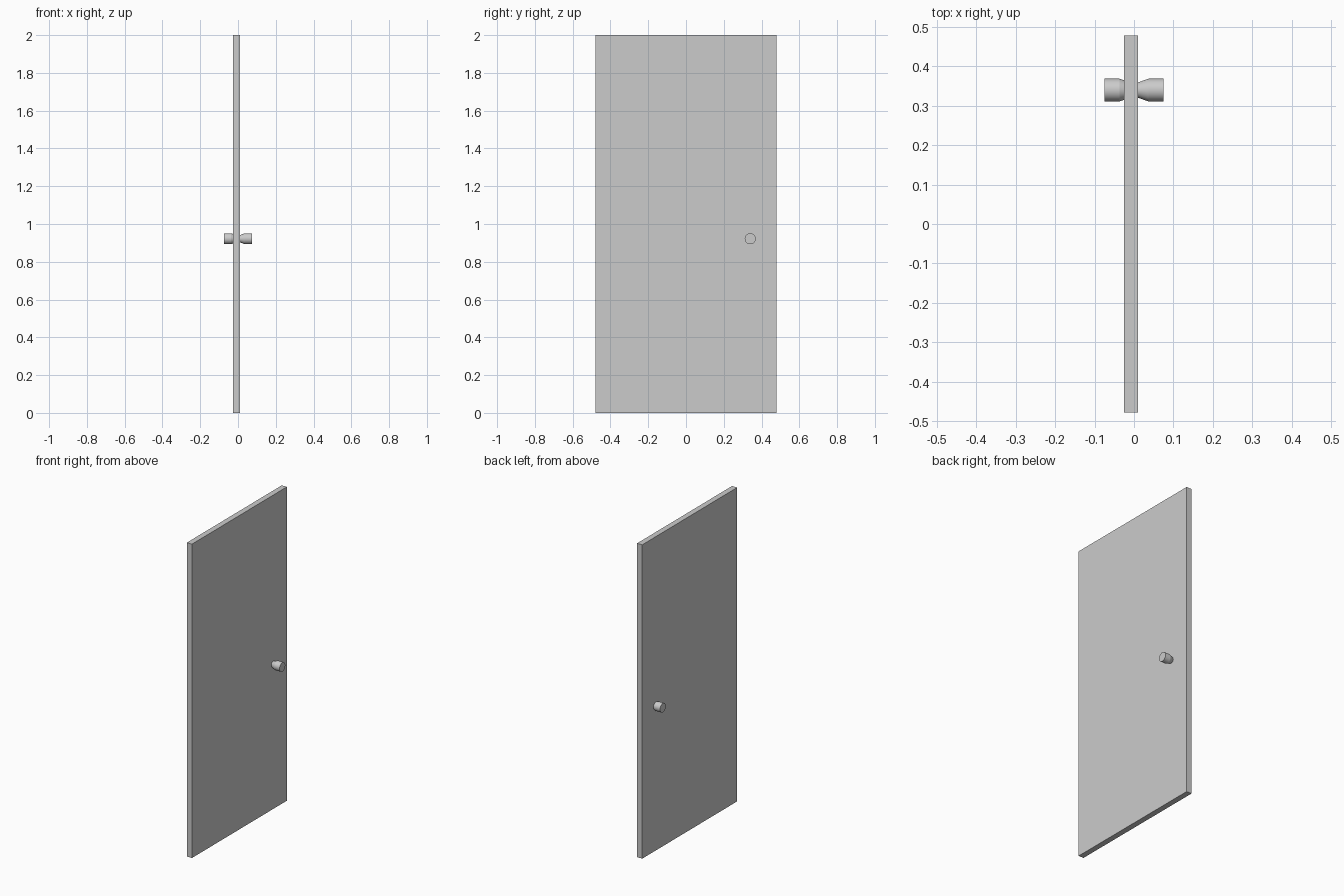
import bpy, bmesh
from math import radians
from mathutils import Vector

if "Cube" in bpy.data.objects:
    bpy.data.objects.remove(bpy.data.objects["Cube"])


def new_object(name, bm):
    bmesh.ops.recalc_face_normals(bm, faces=bm.faces)
    mesh = bpy.data.meshes.new(name)
    bm.to_mesh(mesh)
    bm.free()
    obj = bpy.data.objects.new(name, mesh)
    bpy.context.collection.objects.link(obj)
    return obj


# door slab, slightly off centre in thickness
bm = bmesh.new()
bmesh.ops.create_cube(bm, size=1)
bmesh.ops.scale(bm, vec=Vector((0.036, 0.956, 2.0)), verts=bm.verts)
bmesh.ops.translate(bm, vec=Vector((-0.008, 0, 1.0)), verts=bm.verts)
new_object("door_panel", bm)


# knob: tapered neck widening to a flat-ended cylinder, turned about x
def make_knob(name, side):
    profile = [(0.009, 0), (0.009, 0.019), (0.037, 0.029), (0.075, 0.029), (0.075, 0)]
    bm = bmesh.new()
    verts = [bm.verts.new((side * x, r, 0)) for x, r in profile]
    edges = [bm.edges.new(pair) for pair in zip(verts, verts[1:])]
    bmesh.ops.spin(bm, geom=verts + edges, cent=(0, 0, 0), axis=(1, 0, 0),
                   angle=radians(360), steps=32)
    bmesh.ops.remove_doubles(bm, verts=bm.verts, dist=1e-5)
    bmesh.ops.translate(bm, vec=Vector((0, 0.34, 0.922)), verts=bm.verts)
    obj = new_object(name, bm)
    bpy.ops.object.select_all(action='DESELECT')
    obj.select_set(True)
    bpy.context.view_layer.objects.active = obj
    bpy.ops.object.shade_smooth_by_angle(angle=radians(15))


make_knob("knob_right", 1)
make_knob("knob_left", -1)
